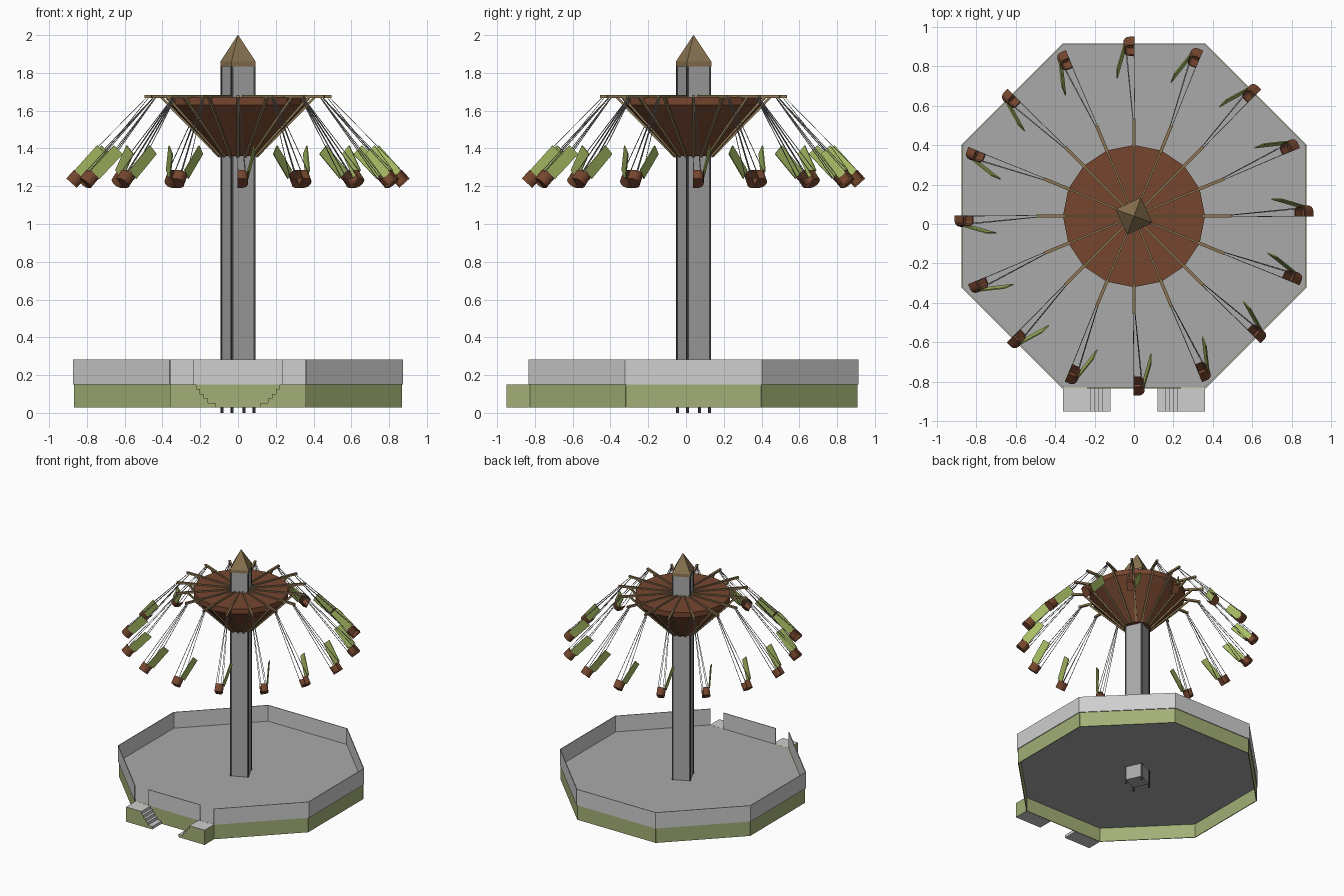
import bpy, bmesh, math
from mathutils import Matrix, Vector

if "Cube" in bpy.data.objects:
    bpy.data.objects.remove(bpy.data.objects["Cube"])

CY = 0.04                                   # ride axis sits slightly behind the origin
AXIS = Matrix.Translation((0, CY, 0))
N = 16                                      # arms and seats
TAU = math.tau


def mat(name, rgb):
    m = bpy.data.materials.new(name)
    m.diffuse_color = (*rgb, 1)
    m.use_nodes = True
    m.node_tree.nodes["Principled BSDF"].inputs["Base Color"].default_value = m.diffuse_color
    return m


LIGHT = mat("light grey", (0.62, 0.62, 0.62))
GREY = mat("deck grey", (0.40, 0.40, 0.40))
DARK = mat("dark grey", (0.07, 0.07, 0.07))
GREEN = mat("moss green", (0.36, 0.43, 0.18))
LEAF = mat("leaf green", (0.40, 0.52, 0.13))
BROWN = mat("red brown", (0.18, 0.062, 0.028))
TAN = mat("tan wood", (0.26, 0.18, 0.085))
STEEL = mat("chain grey", (0.33, 0.33, 0.33))


def finish(name, bm, *mats):
    bmesh.ops.recalc_face_normals(bm, faces=bm.faces)
    me = bpy.data.meshes.new(name)
    bm.to_mesh(me)
    bm.free()
    for m in mats:
        me.materials.append(m)
    ob = bpy.data.objects.new(name, me)
    bpy.context.collection.objects.link(ob)
    return ob


def loft(bm, rings, M=Matrix()):
    """Closed solid through rings of equal length."""
    vs = [[bm.verts.new(M @ Vector(p)) for p in r] for r in rings]
    n = len(vs[0])
    bm.faces.new(vs[0][::-1])
    bm.faces.new(vs[-1])
    for a, b in zip(vs, vs[1:]):
        for i in range(n):
            j = (i + 1) % n
            bm.faces.new((a[i], a[j], b[j], b[i]))


def prism(bm, pts, z0, z1, M=Matrix()):
    loft(bm, [[(x, y, z) for x, y in pts] for z in (z0, z1)], M)


def box(bm, x0, x1, y0, y1, z0, z1, M=Matrix()):
    prism(bm, [(x0, y0), (x1, y0), (x1, y1), (x0, y1)], z0, z1, M)


def bar(bm, a, b, w, M=Matrix()):
    """Square bar between two points."""
    a, b = Vector(a), Vector(b)
    d = b - a
    R = Matrix.Translation(a) @ d.to_track_quat('Z', 'Y').to_matrix().to_4x4()
    box(bm, -w / 2, w / 2, -w / 2, w / 2, 0, d.length, M @ R)


def ngon(n, r, off):
    return [(r * math.cos(off + TAU * i / n), r * math.sin(off + TAU * i / n)) for i in range(n)]


def spin(k, n):
    return AXIS @ Matrix.Rotation(TAU * k / n, 4, 'Z')


# octagonal deck, open green skirt below and fence above
bm = bmesh.new()
prism(bm, ngon(8, 0.866 / math.cos(TAU / 16), TAU / 16), 0.142, 0.15, AXIS)
finish("deck", bm, GREY)

skirt, fence = bmesh.new(), bmesh.new()
for k in range(8):
    M = spin(k, 8)
    box(skirt, 0.862, 0.868, -0.358, 0.358, 0.028, 0.15, M)
    spans = [(-0.238, 0.238)] if k == 6 else [(-0.362, 0.362)]   # front side has two entrances
    for a, b in spans:
        box(fence, 0.868, 0.874, a, b, 0.15, 0.282, M)
finish("skirt", skirt, GREEN)
finish("fence", fence, LIGHT)

# mirrored entrance stairs: grey treads, green sides
for side, name in ((-1, "left_stairs"), (1, "right_stairs")):
    bm = bmesh.new()
    prof = [(0.36, 0.028), (0.36, 0.15), (0.22, 0.15)]
    for i in range(5):
        x, z = 0.22 - 0.02 * i, 0.15 - 0.0245 * (i + 1)
        prof.append((x, z))
        if i < 4:
            prof.append((x - 0.02, z))
    prof[-1] = (0.12, 0.052)
    prof.append((0.12, 0.028))
    prof = [p for i, p in enumerate(prof) if i == 0 or p != prof[i - 1]]
    prof = [p for p in prof if p != (0.14, 0.15 - 0.0245 * 5)]
    loft(bm, [[(side * x, y, z) for x, z in prof] for y in (-0.95, -0.829)])
    bm.normal_update()
    ob = finish(name, bm, GREEN, LIGHT)
    for p in ob.data.polygons:
        inner = p.normal.x * side < -0.5
        p.material_index = int(abs(p.normal.z) > 0.5 or inner)

# square tower, turned 20 degrees, with corner posts and pointed cap
TURN = math.radians(-20)
bm = bmesh.new()
prism(bm, ngon(4, 0.094, TURN), 0.03, 1.84, AXIS)
finish("tower", bm, GREY)
bm = bmesh.new()
for x, y in ngon(4, 0.091, TURN):
    M = AXIS @ Matrix.Translation((x, y, 0)) @ Matrix.Rotation(TURN + TAU / 8, 4, 'Z')
    box(bm, -0.006, 0.006, -0.006, 0.006, 0, 1.84, M)
finish("tower_corner_posts", bm, DARK)
bm = bmesh.new()
loft(bm, [[(x, y, z) for x, y in ngon(4, r, TURN)]
          for r, z in ((0.1, 1.835), (0.1, 1.86), (0.001, 2.0))], AXIS)
finish("tower_cap", bm, TAN)

# funnel canopy
bm = bmesh.new()
loft(bm, [[(x, y, z) for x, y in ngon(N, r, 0)]
          for r, z in ((0.1, 1.36), (0.36, 1.63), (0.36, 1.672))], AXIS)
finish("canopy", bm, BROWN)

# arms, ribs, chains, seats and back boards, one set per arm
arms, ribs, chains, seats, backs = (bmesh.new() for _ in range(5))
TILT = math.radians(42)


def u_curve(rx, ry, front):
    arc = [(rx * math.cos(t * math.pi / 8), ry * math.sin(t * math.pi / 8)) for t in range(9)]
    return [(rx, front)] + arc + [(-rx, front)]


outer = u_curve(0.037, 0.029, -0.028)
inner = u_curve(0.030, 0.022, -0.028)
for k in range(N):
    M = spin(k, N)
    box(arms, 0.06, 0.37, -0.005, 0.005, 1.668, 1.682, M)
    box(arms, 0.35, 0.495, -0.008, 0.008, 1.668, 1.684, M)
    bar(ribs, (0.1, 0, 1.358), (0.405, 0, 1.67), 0.014, M)
    hang = Matrix.Translation((0.86, 0.025, 1.24)) @ Matrix.Rotation(-TILT, 4, 'Y')
    S = M @ hang
    prism(seats, outer + inner[::-1], -0.03, 0.03, S)
    prism(seats, outer, -0.032, -0.022, S)
    lean = Matrix.Translation((0, 0.027, 0.03)) @ Matrix.Rotation(math.radians(-11), 4, 'X')
    box(backs, -0.034, 0.034, -0.003, 0.003, 0, 0.18, S @ lean)
    for sx in (-1, 1):
        for sy in (-1, 1):
            end = hang @ Vector((sx * 0.033, sy * 0.02 - 0.005, 0.02))
            bar(chains, (0.478 + 0.006 * sx, 0.004 * sy, 1.67), end, 0.003, M)
finish("canopy_arms", arms, TAN)
finish("canopy_ribs", ribs, TAN)
finish("seat_chains", chains, STEEL)
finish("seats", seats, BROWN)
finish("seat_back_boards", backs, LEAF)
